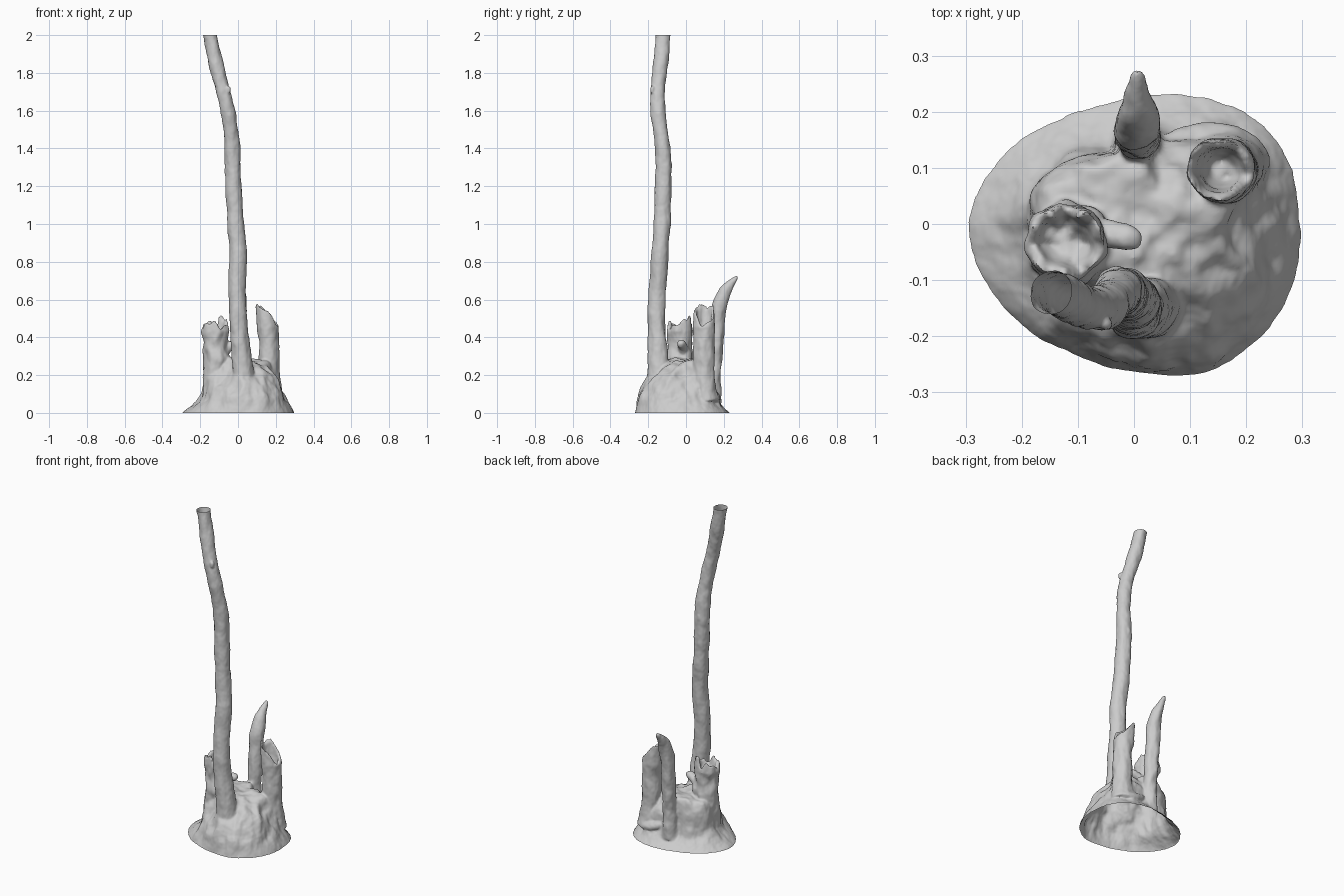
import bpy, bmesh, math
from mathutils import Vector, noise

if "Cube" in bpy.data.objects:
    bpy.data.objects.remove(bpy.data.objects["Cube"])

parts = []


def catmull(p0, p1, p2, p3, t):
    return [0.5 * (2 * b + (c - a) * t + (2 * a - 5 * b + 4 * c - d) * t * t
                   + (3 * b - a - 3 * c + d) * t ** 3)
            for a, b, c, d in zip(p0, p1, p2, p3)]


def bark(p, amount, scale=14):
    q = Vector((p.x, p.y, p.z * 0.6)) * scale
    return amount * (noise.noise(q) + 0.5 * noise.noise(q * 2.3))


def skin(name, rings):
    """Join a stack of vertex rings into one closed surface."""
    bm = bmesh.new()
    rows = [[bm.verts.new(p) for p in ring] for ring in rings]
    n = len(rows[0])
    for a, b in zip(rows, rows[1:]):
        for i in range(n):
            j = (i + 1) % n
            bm.faces.new((a[i], a[j], b[j], b[i]))
    for row in (rows[0], rows[-1]):
        c = bm.verts.new(sum((v.co for v in row), Vector()) / n)
        for i in range(n):
            bm.faces.new((row[i], row[(i + 1) % n], c))
    bmesh.ops.recalc_face_normals(bm, faces=bm.faces)
    me = bpy.data.meshes.new(name)
    bm.to_mesh(me)
    bm.free()
    ob = bpy.data.objects.new(name, me)
    bpy.context.collection.objects.link(ob)
    parts.append(ob)


def stem(name, path, rough=0.006, sides=24, steps=6, rim=None, cup=0, lean=0):
    """Bark tube along (x, y, z, radius) points; rim(angle) raises the torn
    edge, cup is the depth of the hollow, lean tips the edge sideways."""
    pts = [path[0]] + path + [path[-1]]
    line = [catmull(*pts[i:i + 4], k / steps)
            for i in range(len(path) - 1) for k in range(steps)] + [list(path[-1])]
    rings = []
    for i, q in enumerate(line):
        c = Vector(q[:3])
        t = Vector(line[min(i + 1, len(line) - 1)][:3]) - Vector(line[max(i - 1, 0)][:3])
        u = Vector((0, 1, 0)).cross(t).normalized()
        v = t.cross(u).normalized()
        ring = []
        for k in range(sides):
            a = math.tau * k / sides
            d = u * math.cos(a) + v * math.sin(a)
            p = c + d * q[3]
            ring.append(p + d * bark(p, rough * min(1, q[3] / 0.03)))
        rings.append(ring)
    if rim:
        base = rings[-1]
        c = sum(base, Vector()) / sides
        lift = [rim(math.tau * k / sides) for k in range(sides)]
        for f in (0.5, 1.0):
            rings.append([p + Vector((lean * lift[k] * f, 0, lift[k] * f)) + (c - p) * 0.08 * f
                          for k, p in enumerate(base)])
        # hollow inside of the break
        for s, f, drop in ((0.70, 0.85, 0), (0.58, 0.3, 0.4), (0.35, 0.1, 0.9)):
            ring = []
            for k, p in enumerate(base):
                q = c + (p - c) * s
                q.x += lean * lift[k] * f
                q.z += lift[k] * f - cup * drop
                q.z += bark(q, 0.025, 30)
                ring.append(q)
            rings.append(ring)
    skin(name, rings)


# Root mound: per 30 degrees -> foot radius, skirt radius/height, shoulder radius/height
mound = [(.295, .24, .10, .165, .25), (.295, .25, .08, .20, .21), (.260, .20, .06, .15, .20),
         (.226, .162, .06, .125, .22), (.226, .155, .075, .125, .25), (.262, .19, .08, .16, .25),
         (.295, .195, .09, .170, .25), (.278, .20, .095, .165, .22), (.258, .215, .10, .15, .20),
         (.264, .240, .10, .18, .20), (.296, .265, .10, .19, .205), (.304, .265, .10, .17, .23)]
SEG = 96
cols = []
for k in range(SEG):
    i, f = divmod(k * 12 / SEG, 1)
    i = int(i)
    r0, r1, z1, r2, z2 = catmull(*[mound[(i + o) % 12] for o in (-1, 0, 1, 2)], f)
    prof = [(r0, 0), (r1, z1), (r2, z2), (0.09, .28), (0.01, .275)]
    pp = [prof[0]] + prof + [prof[-1]]
    a = math.tau * k / SEG
    out = Vector((math.cos(a), math.sin(a), 0))
    col = [out * (r0 + .012) + Vector((0, 0, -.04)) + out * bark(out, .008, 6)]
    for s in range(4):
        for m in range(7):
            r, z = catmull(*pp[s:s + 4], m / 7)
            p = out * r + Vector((0, 0, z))
            b = bark(p, 0.005 + 0.014 * min(1, z / 0.08), 13)
            col.append(p + out * b * 0.8 + Vector((0, 0, b * min(1, z / 0.08))))
    cols.append(col)
skin("root_mound", [[c[j] for c in cols] for j in range(len(cols[0]))])

# Tall trunk (runs past z = 2, trimmed below)
stem("tall_trunk", [
    (.050, -.125, .06, .075), (.030, -.143, .20, .060), (.014, -.153, .35, .051),
    (.001, -.155, .50, .048), (-.005, -.152, .65, .046), (-.001, -.139, .83, .045),
    (-.010, -.126, 1.0, .044), (-.022, -.122, 1.18, .043), (-.027, -.118, 1.32, .042),
    (-.034, -.130, 1.45, .040), (-.056, -.148, 1.60, .039), (-.080, -.149, 1.70, .038),
    (-.106, -.140, 1.80, .039), (-.128, -.127, 1.90, .039), (-.147, -.121, 2.0, .040),
    (-.152, -.120, 2.03, .040)], rough=0.006)

# Thick broken stub on the left, torn edge all round
stem("left_stub", [
    (-.120, -.030, .07, .080), (-.118, -.030, .17, .070), (-.116, -.030, .27, .067),
    (-.120, -.028, .36, .064), (-.122, -.028, .43, .073)],
    rough=0.018, sides=40, cup=0.03,
    rim=lambda a: 0.04 + 0.018 * math.sin(3 * a + 1) + 0.012 * math.sin(7 * a)
    + 0.055 * max(0, math.cos(a - 0.9)) ** 12)

# Small spur pointing inward from the left stub
stem("inner_spur", [(-.09, -.02, .32, .036), (-.045, -.018, .35, .026),
                    (-.012, -.025, .365, .025), (.008, -.027, .362, .018),
                    (.014, -.027, .36, .006)], sides=14, steps=4)

# Hollow stub on the right, highest on its inner side
stem("right_stub", [
    (.172, .108, .06, .070), (.167, .100, .16, .057), (.165, .096, .28, .054),
    (.165, .096, .38, .054), (.158, .097, .45, .059)],
    rough=0.007, sides=32, cup=0.05, lean=-0.08,
    rim=lambda a: 0.082 - 0.062 * math.cos(a) - 0.012 * math.cos(2 * a)
    + 0.008 * math.sin(4 * a))

# Leaning pointed stub at the back
stem("back_stub", [
    (.008, .130, .05, .056), (.008, .142, .16, .042), (.006, .153, .30, .038),
    (.005, .165, .45, .039), (.004, .178, .57, .038), (.004, .199, .63, .035),
    (.004, .227, .672, .027), (.006, .252, .702, .019), (.006, .268, .718, .012),
    (.006, .274, .722, .005)], rough=0.009)

# Knots on the trunk bark
for p in ((.034, -.142, .84), (-.062, -.12, 1.28), (-.03, -.082, 1.31), (-.05, -.178, 1.71)):
    x, y, z = p
    stem("bark_knot", [(x, y, z - .022, .003), (x, y, z - .012, .010),
                       (x, y, z + .012, .010), (x, y, z + .022, .003)], sides=10, steps=2)

# Low surface root round the back right
stem("surface_root", [(.06, .135, .11, .022), (.10, .152, .09, .027), (.16, .155, .08, .026),
                      (.205, .145, .07, .010)], sides=12, steps=4)

# Grow all parts together into one skin, as living wood does
bpy.ops.object.select_all(action='DESELECT')
for ob in parts:
    ob.select_set(True)
stump = parts[0]
bpy.context.view_layer.objects.active = stump
bpy.ops.object.join()
stump.name = "tree_stump"
fuse = stump.modifiers.new("fuse", 'REMESH')
fuse.mode = 'VOXEL'
fuse.voxel_size = 0.006
soft = stump.modifiers.new("soften", 'SMOOTH')
soft.factor = 0.5
soft.iterations = 4
for name in ("fuse", "soften"):
    bpy.ops.object.modifier_apply(modifier=name)

# Fine bark grain, then trim to an open foot and an open trunk end
bm = bmesh.new()
bm.from_mesh(stump.data)
bm.normal_update()
for v, shift in [(v, v.normal * bark(v.co, 0.002, 34)) for v in bm.verts]:
    v.co += shift
for z, up in ((0, -1), (2, 1)):
    bmesh.ops.bisect_plane(bm, geom=bm.verts[:] + bm.edges[:] + bm.faces[:],
                           plane_co=(0, 0, z), plane_no=(0, 0, up), clear_outer=True)
bm.to_mesh(stump.data)
bm.free()
bpy.ops.object.shade_smooth_by_angle(angle=math.radians(50))
